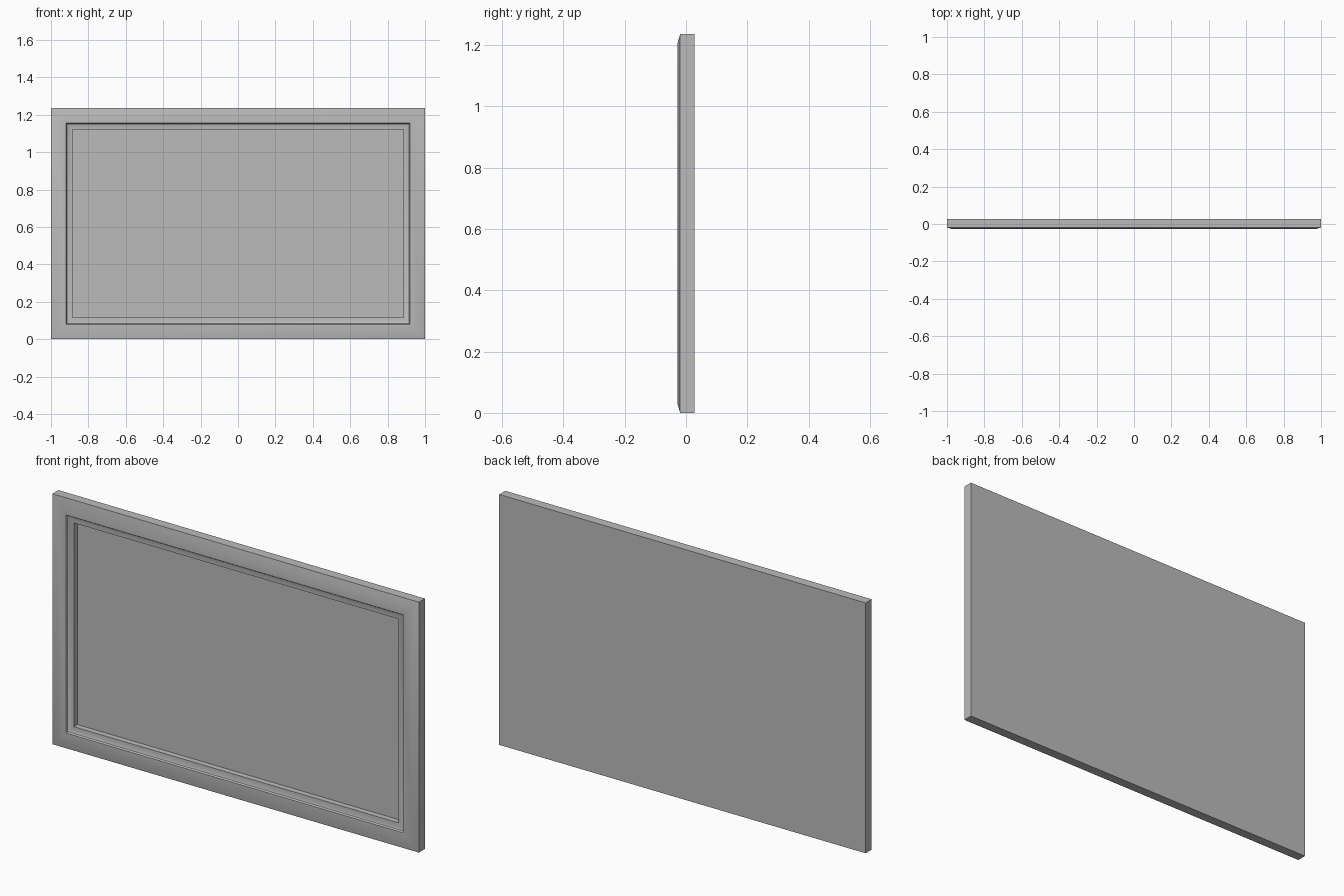
import bpy
import bmesh
import math

cube = bpy.data.objects.get("Cube")
if cube:
    bpy.data.objects.remove(cube, do_unlink=True)

WIDTH, HEIGHT, HALF_DEPTH = 2.0, 1.235, 0.028

grey = bpy.data.materials.new("plain grey")
grey.use_nodes = True
colour = (0.5, 0.5, 0.5, 1)
grey.diffuse_color = colour
grey.node_tree.nodes["Principled BSDF"].inputs["Base Color"].default_value = colour

# Section from the back edge to the recessed panel: (inset from rim, y)
profile = [(0, HALF_DEPTH), (0, -0.019), (0.03, -HALF_DEPTH), (0.08, -HALF_DEPTH)]
# Concave cove, steep at the frame and flattening towards the opening
for i in range(5):
    a = math.radians(90) * i / 4
    profile.append((0.082 + 0.033 * (1 - math.cos(a)), -0.024 + 0.009 * math.sin(a)))
# Straight wall down to the panel
profile.append((0.115, 0.013))

bm = bmesh.new()


def ring(inset, y):
    x, low, high = WIDTH / 2 - inset, inset, HEIGHT - inset
    return [bm.verts.new((px, y, pz))
            for px, pz in ((-x, low), (x, low), (x, high), (-x, high))]


# Mitred frame skinned between the rectangular rings
rings = [ring(*p) for p in profile]
for a, b in zip(rings, rings[1:]):
    for i in range(4):
        j = (i + 1) % 4
        bm.faces.new((a[i], a[j], b[j], b[i]))

# Flat back and recessed front panel
bm.faces.new(rings[0])
bm.faces.new(rings[-1])
bmesh.ops.recalc_face_normals(bm, faces=bm.faces)

mesh = bpy.data.meshes.new("framed_panel")
bm.to_mesh(mesh)
bm.free()
mesh.materials.append(grey)
panel = bpy.data.objects.new("framed_panel", mesh)
bpy.context.collection.objects.link(panel)

bpy.context.view_layer.objects.active = panel
panel.select_set(True)
bpy.ops.object.shade_smooth_by_angle(angle=math.radians(30))
